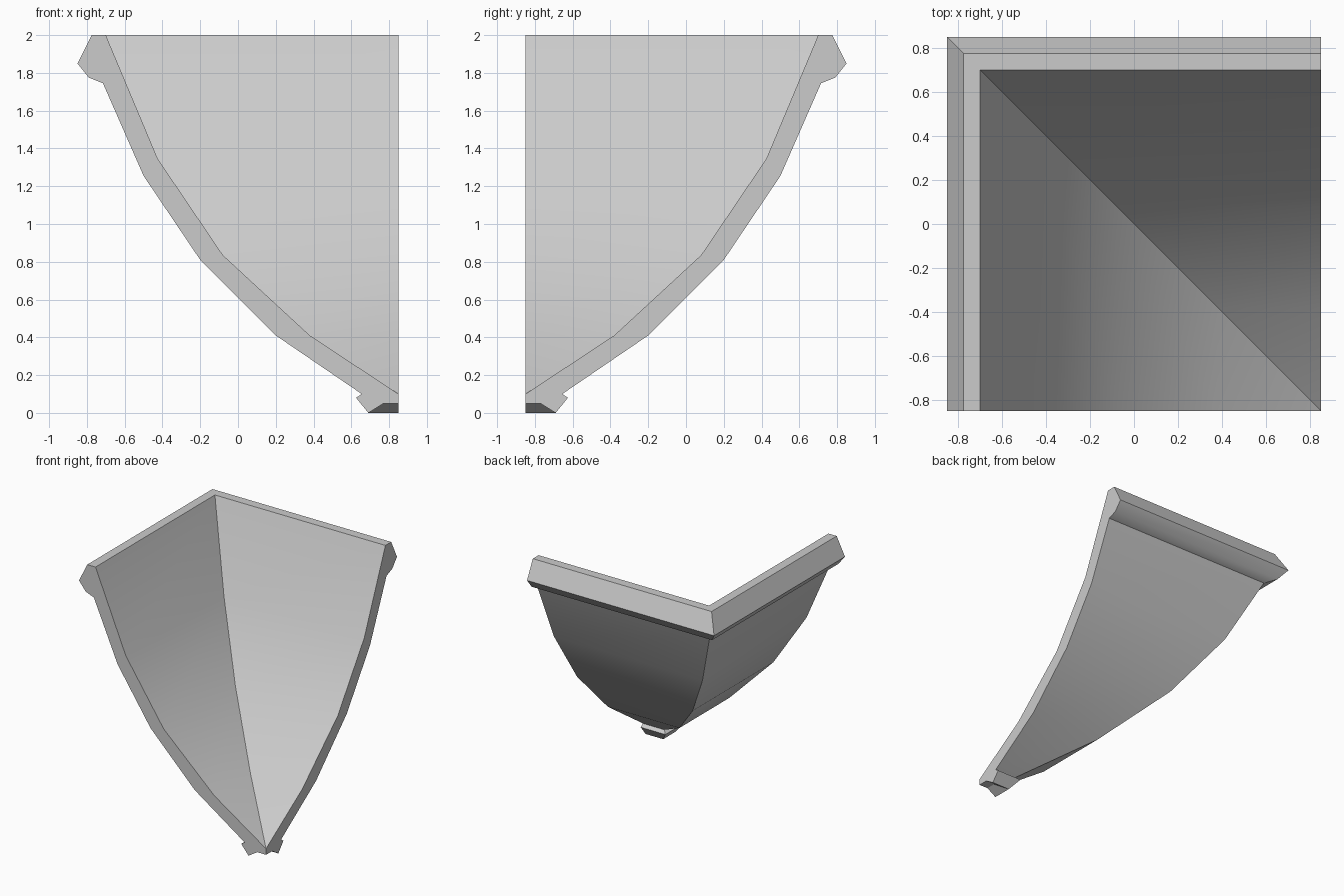
import bpy
import bmesh
from math import radians

cube = bpy.data.objects.get("Cube")
if cube:
    bpy.data.objects.remove(cube, do_unlink=True)

# Single plain grey
GREY = (0.6, 0.6, 0.6, 1.0)
mat = bpy.data.materials.new("plain grey")
mat.use_nodes = True
mat.diffuse_color = GREY
mat.node_tree.nodes["Principled BSDF"].inputs["Base Color"].default_value = GREY

HALF = 0.85  # half width of the square plan

# Wall cross-section (x, z): rim moulding, outer curve, bottom knob, inner curve
rim = [(-0.775, 2.0), (-HALF, 1.85), (-0.79, 1.775), (-0.715, 1.745)]
outer_curve = [(-0.5, 1.255), (-0.2, 0.81), (0.2, 0.41), (0.655, 0.10)]
knob = [(0.625, 0.08), (0.69, 0.0), (0.77, 0.05), (HALF, 0.05)]
inner_curve = [(HALF, 0.10), (0.38, 0.41), (-0.08, 0.835), (-0.425, 1.345), (-0.70, 2.0)]
profile = rim + outer_curve + knob + inner_curve

# Two walls meeting on the diagonal mitre: front end, mitre and right end sections
bm = bmesh.new()
front_end = [bm.verts.new((x, -HALF, z)) for x, z in profile]
mitre = [bm.verts.new((x, -x, z)) for x, z in profile]
right_end = [bm.verts.new((HALF, -x, z)) for x, z in profile]

n = len(profile)
for a, b in ((front_end, mitre), (mitre, right_end)):
    for i in range(n):
        j = (i + 1) % n
        if profile[i][0] == profile[j][0] == HALF:
            continue  # the walls taper to nothing at this corner
        bm.faces.new((a[i], a[j], b[j], b[i]))
bm.faces.new(front_end)
bm.faces.new(right_end)

bmesh.ops.remove_doubles(bm, verts=bm.verts[:], dist=0.0001)
bmesh.ops.recalc_face_normals(bm, faces=bm.faces[:])

mesh = bpy.data.meshes.new("corner_shell")
bm.to_mesh(mesh)
bm.free()
mesh.materials.append(mat)
shell = bpy.data.objects.new("corner_shell", mesh)
bpy.context.collection.objects.link(shell)

# Smooth along the curves, crisp at mitre and mouldings
bpy.ops.object.select_all(action="DESELECT")
shell.select_set(True)
bpy.context.view_layer.objects.active = shell
bpy.ops.object.shade_smooth_by_angle(angle=radians(30))
